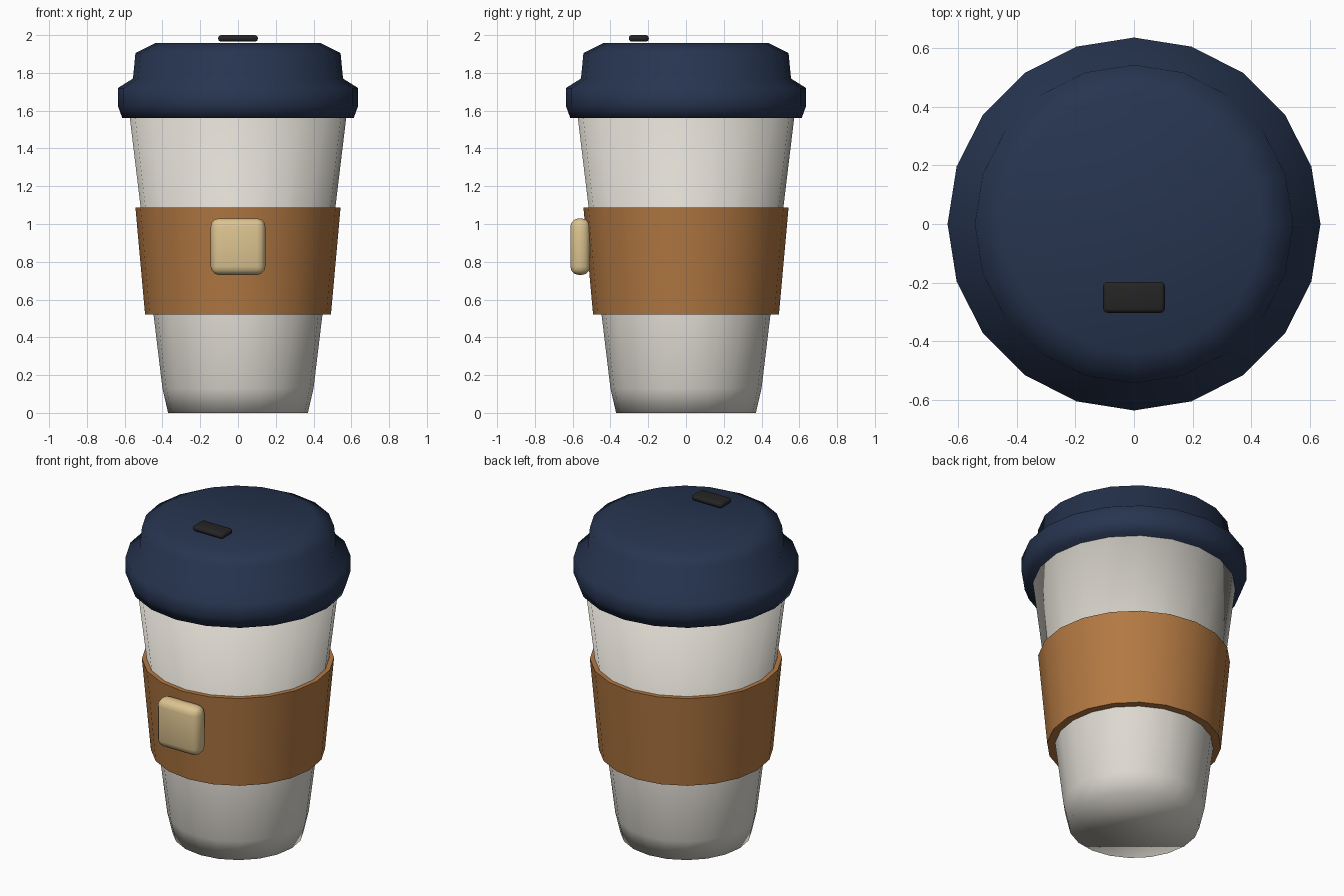
import bpy
import bmesh
from math import cos, sin, tau

default = bpy.data.objects.get("Cube")
if default:
    bpy.data.objects.remove(default)

SIDES = 20


def material(name, rgb):
    mat = bpy.data.materials.new(name)
    mat.use_nodes = True
    mat.diffuse_color = (*rgb, 1)
    mat.node_tree.nodes["Principled BSDF"].inputs["Base Color"].default_value = (*rgb, 1)
    return mat


def add_object(name, bm, mat):
    bmesh.ops.recalc_face_normals(bm, faces=bm.faces)
    mesh = bpy.data.meshes.new(name)
    bm.to_mesh(mesh)
    bm.free()
    mesh.materials.append(mat)
    obj = bpy.data.objects.new(name, mesh)
    bpy.context.collection.objects.link(obj)
    return obj


def lathe(name, profile, mat, sharp_rims=False):
    """Turn (radius, height) points into a capped, smooth solid."""
    bm = bmesh.new()
    rings = [[bm.verts.new((r * cos(tau * i / SIDES), r * sin(tau * i / SIDES), z))
              for i in range(SIDES)] for r, z in profile]
    for low, high in zip(rings, rings[1:]):
        for i in range(SIDES):
            j = (i + 1) % SIDES
            bm.faces.new((low[i], low[j], high[j], high[i]))
    caps = [bm.faces.new(rings[0][::-1]), bm.faces.new(rings[-1])]
    for face in bm.faces:
        face.smooth = True
    if sharp_rims:
        for cap in caps:
            for edge in cap.edges:
                edge.smooth = False
    return add_object(name, bm, mat)


def rounded_box(name, center, size, radius, mat):
    bm = bmesh.new()
    bmesh.ops.create_cube(bm, size=1)
    bmesh.ops.scale(bm, vec=size, verts=bm.verts)
    bmesh.ops.bevel(bm, geom=bm.edges[:], offset=radius, segments=3,
                    profile=0.5, affect='EDGES', clamp_overlap=True)
    for face in bm.faces:
        face.smooth = True
    obj = add_object(name, bm, mat)
    obj.location = center
    return obj


steel = material("warm grey", (0.72, 0.69, 0.63))
navy = material("navy", (0.02, 0.035, 0.08))
leather = material("tan brown", (0.45, 0.19, 0.055))
cream = material("cream", (0.72, 0.55, 0.28))
black = material("black", (0.018, 0.018, 0.018))

# Tapered cup with a chamfered foot
lathe("cup_body", [(0.37, 0), (0.4, 0.13), (0.575, 1.58)], steel)

# Grip sleeve
lathe("sleeve", [(0.492, 0.52), (0.543, 1.087)], leather, sharp_rims=True)

# Lid with a wide rim and a raised top
lathe("lid", [(0.612, 1.56), (0.636, 1.625), (0.636, 1.72), (0.556, 1.77),
              (0.543, 1.905), (0.44, 1.957)], navy)

# Patch on the front of the sleeve
rounded_box("sleeve_patch", (0, -0.56, 0.88), (0.29, 0.105, 0.3), 0.045, cream)

# Sip opening
rounded_box("sip_opening", (0, -0.25, 1.983), (0.21, 0.106, 0.034), 0.015, black)
